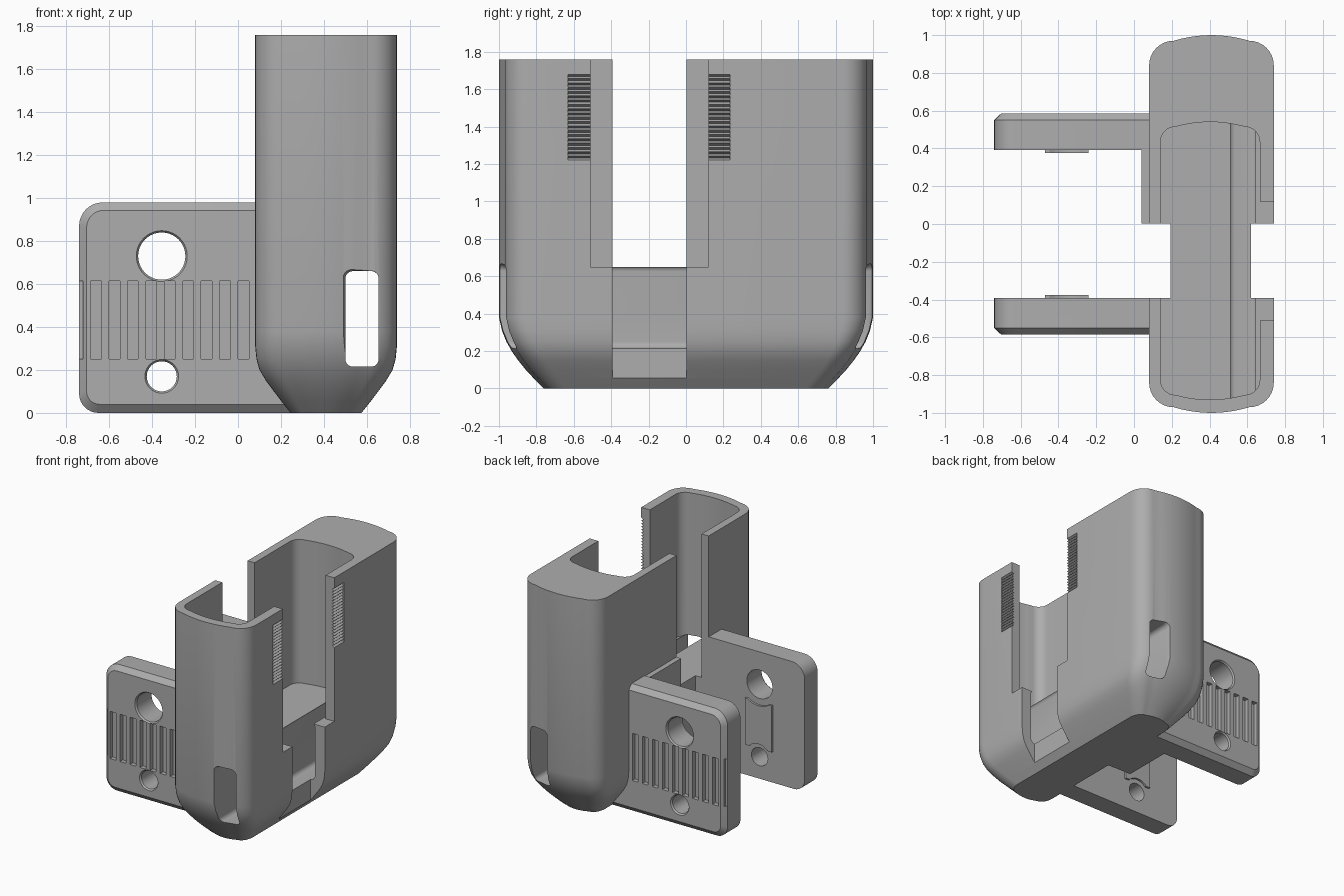
import bpy, bmesh, math
from mathutils import Vector

if "Cube" in bpy.data.objects:
    bpy.data.objects.remove(bpy.data.objects["Cube"])

grey = bpy.data.materials.new("mid_grey")
grey.diffuse_color = (0.42, 0.42, 0.42, 1)
grey.use_nodes = True
grey.node_tree.nodes["Principled BSDF"].inputs["Base Color"].default_value = grey.diffuse_color


def make(name, rings):
    """Solid lofted through closed rings of points."""
    bm = bmesh.new()
    loops = [[bm.verts.new(p) for p in r] for r in rings]
    n = len(loops[0])
    for a, b in zip(loops, loops[1:]):
        for i in range(n):
            bm.faces.new((a[i], a[(i + 1) % n], b[(i + 1) % n], b[i]))
    bm.faces.new(loops[0])
    bm.faces.new(loops[-1])
    bmesh.ops.recalc_face_normals(bm, faces=bm.faces)
    me = bpy.data.meshes.new(name)
    bm.to_mesh(me)
    bm.free()
    ob = bpy.data.objects.new(name, me)
    bpy.context.collection.objects.link(ob)
    me.materials.append(grey)
    return ob


def along_y(name, steps):
    """Loft of x-z outlines, given as (y, outline) pairs."""
    return make(name, [[(x, y, z) for x, z in o] for y, o in steps])


def rect(x0, x1, z0, z1):
    return [(x0, z0), (x1, z0), (x1, z1), (x0, z1)]


def box(name, x0, x1, y0, y1, z0, z1):
    return along_y(name, [(y0, rect(x0, x1, z0, z1)), (y1, rect(x0, x1, z0, z1))])


def circle(cx, cz, r, n=40):
    return [(cx + r * math.cos(t * math.tau / n), cz + r * math.sin(t * math.tau / n)) for t in range(n)]


def round_rect(x0, x1, z0, z1, radii, n=8):
    """Outline with radii at low-left, low-right, top-right, top-left."""
    pts = []
    for k, r in enumerate(radii):
        cx = x1 - r if k in (1, 2) else x0 + r
        cz = z1 - r if k > 1 else z0 + r
        for i in range(n + 1 if r else 1):
            t = math.pi + k * math.pi / 2 + i * math.pi / 2 / n
            pts.append((cx + r * math.cos(t), cz + r * math.sin(t)))
    return pts


def boolean(target, tool, op):
    m = target.modifiers.new(op, 'BOOLEAN')
    m.operation, m.object, m.solver = op, tool, 'EXACT'
    bpy.context.view_layer.objects.active = target
    bpy.ops.object.modifier_apply(modifier=m.name)
    bpy.data.objects.remove(tool)


def cut(target, tool):
    boolean(target, tool, 'DIFFERENCE')


def pod(hx, hy, r, bulge, n=8):
    """Rounded rectangle with gently bowed ends, centred on 0."""
    q = []
    for i in range(n + 1):
        t = i * math.pi / 2 / n
        x = hx - r + r * math.cos(t)
        q.append((x, hy - bulge - r + r * math.sin(t)))
    q += [(x, hy - bulge * (x / (hx - r)) ** 2) for x in [(hx - r) * k / 5 for k in (4, 3, 2, 1, 0)]]
    q += [(-x, y) for x, y in q[-2::-1]]
    return q + [(-x, -y) for x, y in q]


# Holder body: bowed shell with a tucked-in bottom
CX = 0.41
tuck = [(0, .165, .24), (.05, .125, .19), (.1, .087, .143), (.15, .05, .103), (.2, .02, .068),
        (.25, .006, .04), (.31, 0, .016), (.38, 0, 0), (1.76, 0, 0)]
outer = pod(.33, 1.0, .13, .03)
body = make("holder_body", [[(CX + x * (1 - dx / .33), y * (1 - dy), z) for x, y in outer]
                            for z, dx, dy in tuck])

# Side bridge next to the rear arm
boolean(body, box("bridge", .04, .27, 0, .45, 0, .975), 'UNION')

# Two mounting arms with bevelled outer edge, holes and grip grooves
for s in (-1, 1):
    full = round_rect(-.74, .26, 0, .98, (.09, 0, 0, .11))
    small = round_rect(-.705, .26, .04, .943, (.06, 0, 0, .08))
    arm = along_y("arm", [(s * .392, full), (s * .55, full), (s * .584, small)])
    for z, r in ((.73, .11), (.17, .07)):
        cut(arm, along_y("hole", [(s * .3, circle(-.355, z, r)), (s * .572, circle(-.355, z, r)),
                                  (s * .60, circle(-.355, z, r + .02))]))
    for i in range(10):
        x = -.772 + .0858 * i
        cut(arm, box("groove", x, x + .05, s * .55, s * .65, .25, .615))
    # raised pad on the inner face, scooped around both holes
    pad = along_y("pad", [(s * .376, rect(-.47, -.24, .24, .6)), (s * .42, rect(-.47, -.24, .24, .6))])
    for z, r in ((.73, .16), (.17, .105)):
        o = circle(-.355, z, r)
        cut(pad, along_y("scoop", [(s * .3, o), (s * .5, o)]))
    boolean(arm, pad, 'UNION')
    boolean(body, arm, 'UNION')

# Main cavity, open at the top
inner = pod(.263, .735, .08, .025)
cut(body, make("cavity", [[(.403 + x, y - .195, z) for x, y in inner] for z in (.65, 1.9)]))

# Lower channel running out through both ends, with flared mouths
slot = round_rect(.50, .655, .215, .66, (.035,) * 4)
wide = round_rect(.482, .673, .198, .677, (.045,) * 4)
cut(body, along_y("channel", [(-1.02, wide), (-.965, slot), (.965, slot), (1.02, wide)]))

# Side openings: deep notches each side, wider gap in the right wall
cut(body, box("gap", -.1, .9, -.392, .003, .65, 1.9))
cut(body, box("left_notch", -.1, .193, -.392, .003, -.1, 1.0))
cut(body, box("right_notch", .62, .9, -.392, .003, -.1, 1.0))
cut(body, box("right_gap", .655, .9, -.51, .12, .65, 1.9))

# Fine sawtooth grip beside the right gap
teeth, pitch = 20, .46 / 20
for y0, y1 in ((-.63, -.505), (.115, .235)):
    saw = [(.8, 1.22)]
    for i in range(teeth):
        z = 1.22 + i * pitch
        saw += [(.741, z), (.72, z + pitch / 2)]
    saw += [(.741, 1.68), (.8, 1.68)]
    cut(body, along_y("teeth", [(y0, saw), (y1, saw)]))

# Smooth the curved shell, keep edges crisp
bpy.ops.object.select_all(action='DESELECT')
body.select_set(True)
bpy.context.view_layer.objects.active = body
bpy.ops.object.shade_smooth_by_angle(angle=math.radians(25))
